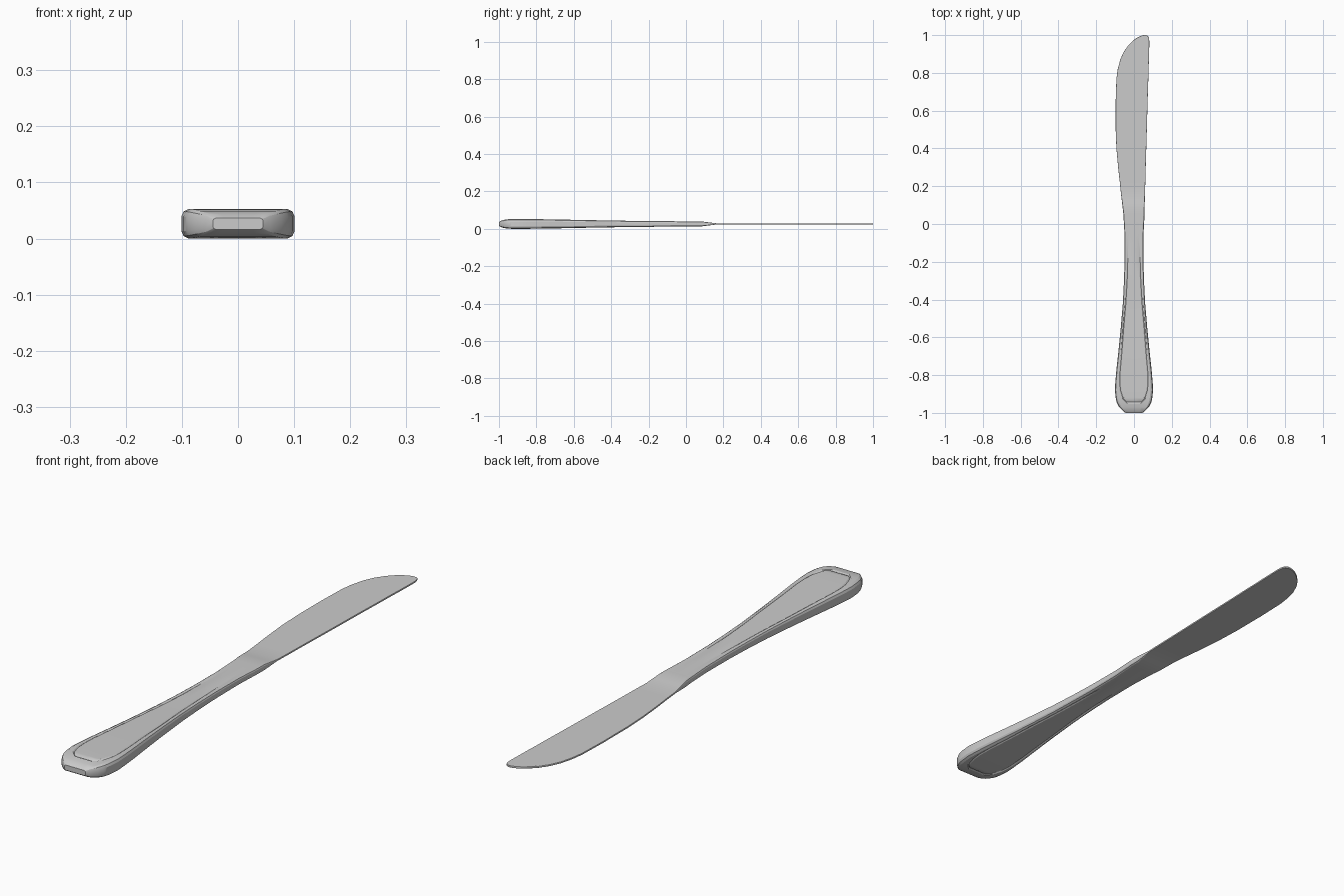
import bpy, bmesh

ZC = 0.0265  # mid height of the knife

steel = bpy.data.materials.new("brushed steel grey")
steel.diffuse_color = (0.6, 0.6, 0.6, 1)


def section(y, left, right, h, groove, dip, inner):
    """Closed bevelled cross-section; a shallow groove runs at +-groove."""
    c, w = (left + right) / 2, (right - left) / 2
    b = 0.5 * h
    gw = min(0.005, groove * 0.4)
    quarter = [(w, 0.5 * h), (w - 0.3 * b, 0.82 * h), (w - b, h),
               (groove + gw, h), (groove, h - dip),
               (groove - gw, h - inner), (0, h - inner)]
    top = quarter + [(-x, z) for x, z in reversed(quarter[:-1])]
    ring = top + [(x, -z) for x, z in reversed(top)]
    return [(c + x, y, ZC + z) for x, z in ring]


def loft(name, rings):
    bm = bmesh.new()
    rows = [[bm.verts.new(p) for p in r] for r in rings]
    n = len(rows[0])
    for a, b in zip(rows, rows[1:]):
        for i in range(n):
            j = (i + 1) % n
            bm.faces.new((a[i], a[j], b[j], b[i]))
    bm.faces.new(rows[0])
    bm.faces.new(rows[-1])
    bmesh.ops.recalc_face_normals(bm, faces=bm.faces)
    me = bpy.data.meshes.new(name)
    bm.to_mesh(me)
    bm.free()
    me.materials.append(steel)
    ob = bpy.data.objects.new(name, me)
    bpy.context.collection.objects.link(ob)
    bpy.ops.object.select_all(action='DESELECT')
    ob.select_set(True)
    bpy.context.view_layer.objects.active = ob
    bpy.ops.object.shade_smooth_by_angle(angle=0.42)


# Handle: y, half width, half thickness, groove position
handle = [
    (-1.0, 0.045, 0.010, 0.020), (-0.99, 0.058, 0.017, 0.025),
    (-0.97, 0.078, 0.0225, 0.030), (-0.95, 0.089, 0.025, 0.030),
    (-0.943, 0.092, 0.0255, 0.038), (-0.935, 0.094, 0.026, 0.047),
    (-0.92, 0.097, 0.0265, 0.059), (-0.88, 0.101, 0.0265, 0.071),
    (-0.84, 0.099, 0.026, 0.075), (-0.78, 0.094, 0.0252, 0.073),
    (-0.68, 0.083, 0.0235, 0.064), (-0.56, 0.071, 0.021, 0.055),
    (-0.42, 0.059, 0.0185, 0.043), (-0.3, 0.053, 0.0165, 0.036),
    (-0.2, 0.050, 0.0155, 0.033), (-0.1, 0.050, 0.0145, 0.030),
    (-0.06, 0.050, 0.0142, 0.030), (0.05, 0.056, 0.0130, 0.028),
]
rings = []
for y, w, h, g in handle:
    dip = 0.003 if -0.945 < y < -0.25 else 0.002 if -0.945 < y < -0.09 else 0
    inner = dip if y < -0.94 else 0  # rounded end of the groove
    rings.append(section(y, -w, w, h, g, dip, inner))
loft("handle", rings)

# Blade with tapered bolster: y, left edge, right edge
blade = [
    (0.05, -0.056, 0.056), (0.085, -0.060, 0.056), (0.12, -0.064, 0.057),
    (0.16, -0.069, 0.058), (0.22, -0.075, 0.060), (0.3, -0.084, 0.062),
    (0.4, -0.093, 0.065), (0.5, -0.097, 0.068), (0.65, -0.097, 0.072),
    (0.77, -0.093, 0.076), (0.82, -0.086, 0.077), (0.87, -0.073, 0.079),
    (0.91, -0.055, 0.080), (0.945, -0.031, 0.081), (0.97, -0.006, 0.081),
    (0.985, 0.014, 0.079), (0.995, 0.034, 0.074), (1.0, 0.050, 0.066),
]
rings = []
for y, l, r in blade:
    t = min(1, max(0, (0.16 - y) / 0.075))
    rings.append(section(y, l, r, 0.0035 + 0.0095 * t, (r - l) / 4, 0, 0))
loft("blade", rings)
